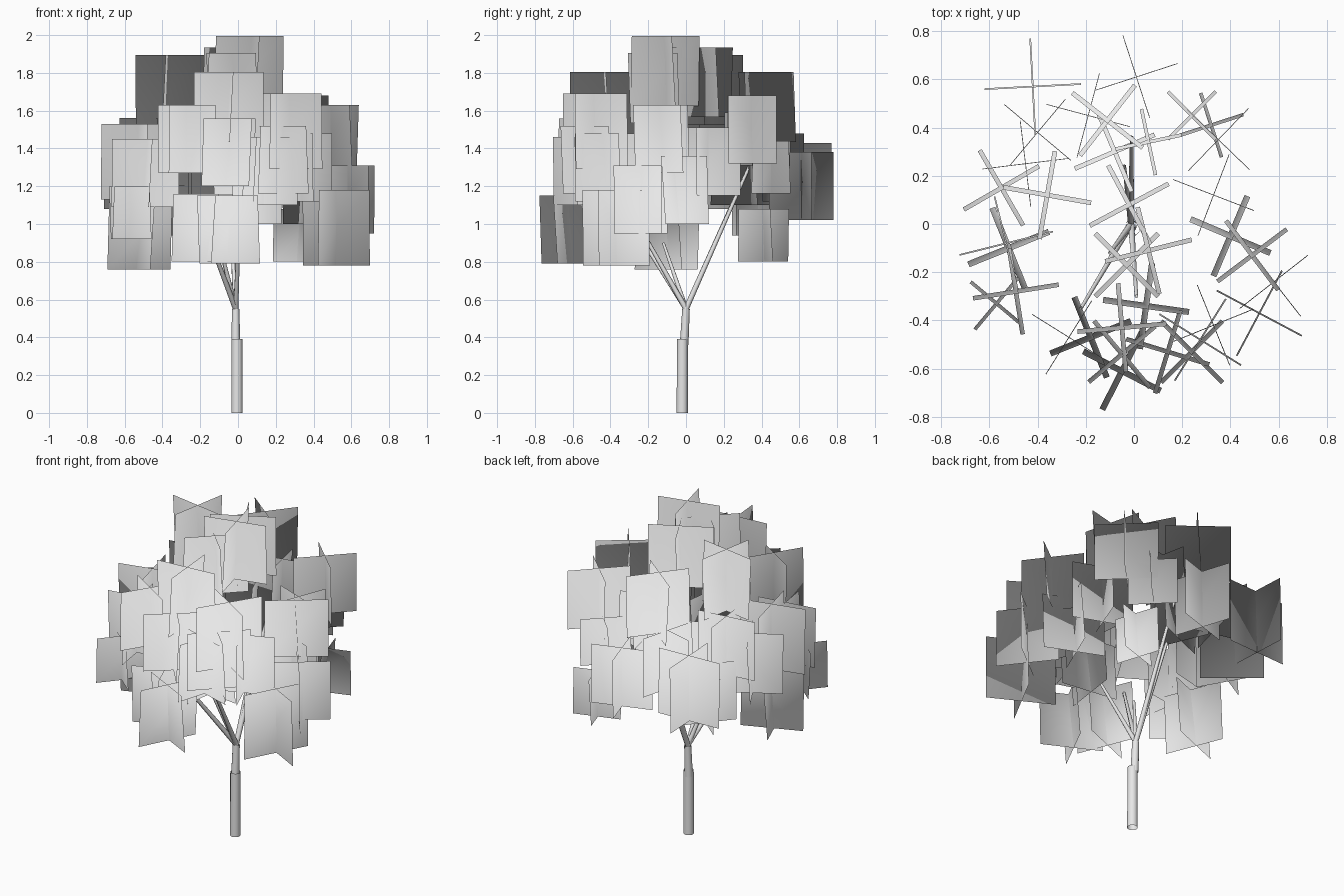
import bpy
import bmesh
from math import radians
from mathutils import Matrix, Vector

default_cube = bpy.data.objects.get("Cube")
if default_cube:
    bpy.data.objects.remove(default_cube, do_unlink=True)

CROWN_BASE = Vector((0, 0, 0.75))


def make_material(name, colour):
    material = bpy.data.materials.new(name)
    material.use_nodes = True
    material.diffuse_color = colour
    for node in material.node_tree.nodes:
        if node.type == "BSDF_PRINCIPLED":
            node.inputs["Base Color"].default_value = colour
    return material


pale_grey = make_material("pale_grey", (0.8, 0.8, 0.8, 1))


def add_object(name, bm):
    for face in bm.faces:
        face.smooth = True
    mesh = bpy.data.meshes.new(name)
    bm.to_mesh(mesh)
    bm.free()
    mesh.materials.append(pale_grey)
    obj = bpy.data.objects.new(name, mesh)
    bpy.context.collection.objects.link(obj)
    return obj


def add_limb(name, start, end, r_start, r_end, sides):
    """Tapered, open round limb between two points."""
    start, end = Vector(start), Vector(end)
    axis = end - start
    turn = axis.to_track_quat("Z", "Y").to_matrix().to_4x4()
    bm = bmesh.new()
    bmesh.ops.create_cone(
        bm, cap_ends=False, segments=sides, radius1=r_start, radius2=r_end,
        depth=axis.length,
        matrix=Matrix.Translation((start + end) / 2) @ turn)
    add_object(name, bm)


def add_leaf_cards(name, size, lean, clusters):
    """Crossed pairs of square cards: x, y, z, heading in degrees."""
    bm = bmesh.new()
    for x, y, z, heading in clusters:
        for quarter in (0, 90):
            place = (Matrix.Translation((x, y, z))
                     @ Matrix.Rotation(radians(heading + quarter), 4, "Z")
                     @ Matrix.Rotation(radians(90 + lean), 4, "X"))
            bmesh.ops.create_grid(bm, x_segments=1, y_segments=1,
                                  size=size / 2, matrix=place)
    # Turn every card outward and round its shading like one soft crown
    bm.normal_update()
    inward = [face for face in bm.faces
              if face.normal.dot(face.calc_center_median() - CROWN_BASE) < 0]
    bmesh.ops.reverse_faces(bm, faces=inward)
    mesh = add_object(name, bm).data
    mesh.normals_split_custom_set_from_vertices(
        [(vert.co - CROWN_BASE).normalized() for vert in mesh.vertices])


# Trunk in two stepped pieces
fork = (-0.012, 0, 0.55)
add_limb("lower_trunk", (-0.005, -0.02, 0), (-0.005, -0.018, 0.39), 0.03, 0.029, 12)
add_limb("upper_trunk", (-0.012, -0.01, 0.36), fork, 0.023, 0.02, 12)

# Branches fanning out of the fork
tips = {
    "back_branch": (-0.01, 0.36, 1.36),
    "inner_back_branch": (-0.04, 0.24, 1.1),
    "right_branch": (-0.22, -0.35, 1.1),
    "front_branch": (0.01, -0.3, 1.08),
    "middle_branch": (-0.1, -0.12, 0.9),
}
for name, tip in tips.items():
    add_limb(name, fork, tip, 0.015, 0.008, 6)

# Lowest ring of foliage
add_leaf_cards("lower_leaf_cards", 0.36, 4, [
    (-0.05, -0.61, 0.97, -27), (-0.18, -0.47, 0.98, 22),
    (-0.52, -0.1, 0.94, 22), (0.4, -0.05, 1.18, -23),
    (0.05, -0.34, 1.18, -8),
])

# Upright cards, mostly around the back
add_leaf_cards("upright_leaf_cards", 0.36, 0.5, [
    (0.01, 0.61, 1.2, 18), (-0.45, 0.25, 1.38, 7),
    (-0.19, 0.45, 1.3, -15), (0.58, -0.24, 1.13, -52),
    (0.35, 0.35, 1.5, -44), (-0.4, 0.38, 1.12, -40),
    (-0.27, -0.47, 1.45, -32), (0.33, -0.42, 1.3, -68),
    (0.33, 0.12, 1.33, -21),
])

# Broad cards at the outer edges
add_leaf_cards("broad_leaf_cards", 0.4, 1, [
    (0.52, -0.37, 0.98, -28), (-0.42, 0.57, 1.23, 3),
    (-0.53, -0.08, 1.33, 14), (0.275, -0.48, 1.49, -32),
])

# Small cards filling the gaps
add_leaf_cards("small_leaf_cards", 0.28, 3, [
    (0.32, 0.41, 0.94, 18), (-0.57, -0.33, 1.06, -40),
    (0.06, 0.34, 1.45, 12), (0.24, 0.45, 1.3, 45),
])

# Dense middle of the crown
add_leaf_cards("middle_leaf_cards", 0.36, 3, [
    (-0.08, 0.3, 1.28, 23), (-0.55, 0.15, 1.26, 30),
    (0.49, -0.13, 1.45, -53), (0.14, -0.53, 1.28, -17),
    (0.24, -0.53, 1.34, -45), (-0.05, -0.54, 1.38, 40),
    (-0.49, -0.28, 1.27, 9),
])

# Top of the crown
add_leaf_cards("upper_leaf_cards", 0.37, 3, [
    (-0.36, 0.12, 1.71, -10), (-0.11, 0.43, 1.62, -38),
    (-0.02, 0.08, 1.75, 28), (0.06, -0.11, 1.81, 14),
    (-0.03, -0.17, 1.72, -45), (-0.05, -0.43, 1.62, 5),
])
